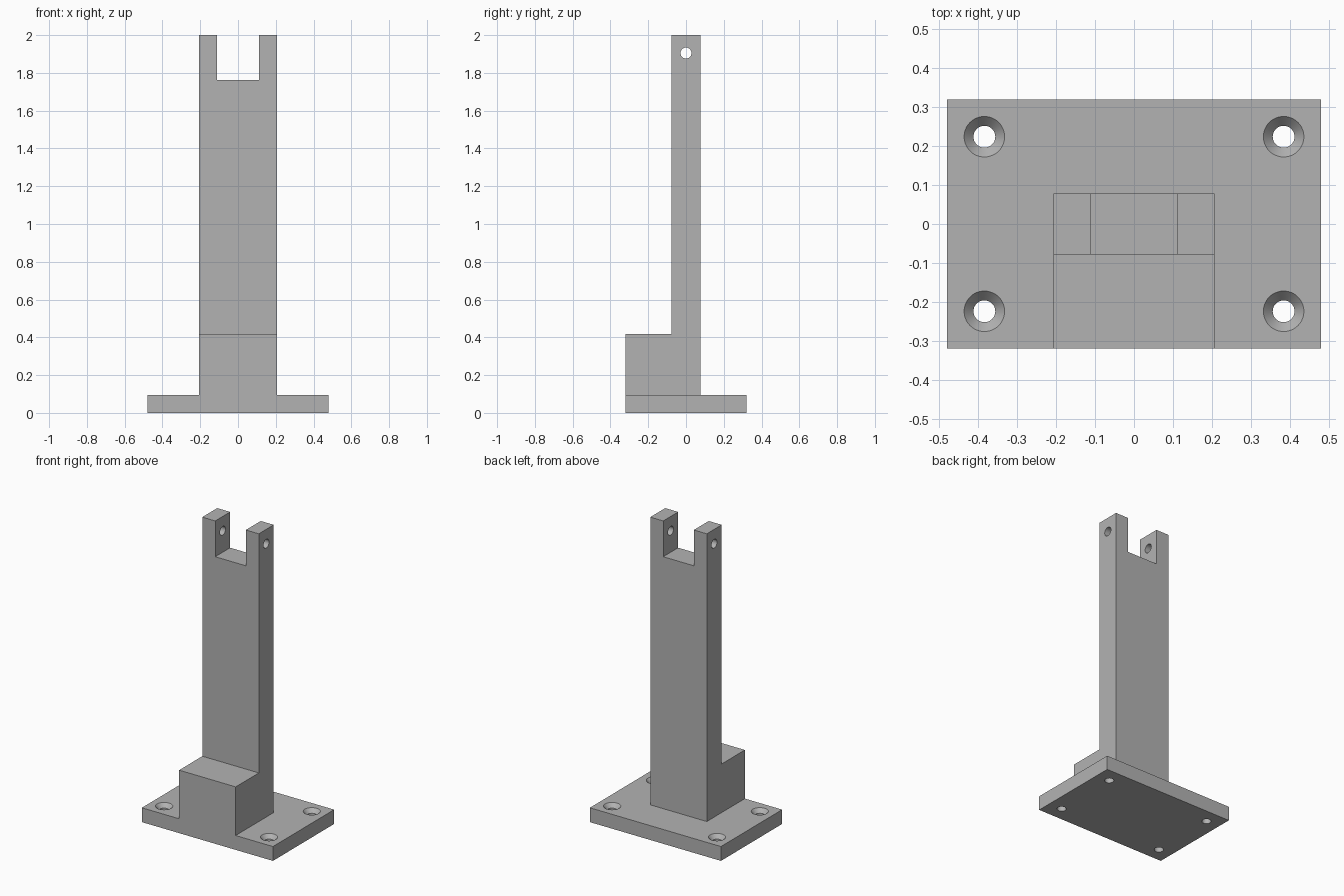
import bpy
import bmesh
from math import radians
from mathutils import Matrix, Vector

cube = bpy.data.objects.get("Cube")
if cube:
    bpy.data.objects.remove(cube, do_unlink=True)

grey = bpy.data.materials.new("plain grey")
grey.use_nodes = True
grey.diffuse_color = (0.45, 0.45, 0.45, 1)
grey.node_tree.nodes["Principled BSDF"].inputs["Base Color"].default_value = (0.45, 0.45, 0.45, 1)


def finish(bm, name):
    bmesh.ops.recalc_face_normals(bm, faces=bm.faces)
    mesh = bpy.data.meshes.new(name)
    bm.to_mesh(mesh)
    bm.free()
    mesh.materials.append(grey)
    obj = bpy.data.objects.new(name, mesh)
    bpy.context.collection.objects.link(obj)
    return obj


def box(name, low, high):
    low, high = Vector(low), Vector(high)
    bm = bmesh.new()
    bmesh.ops.create_cube(bm, size=1)
    bmesh.ops.scale(bm, vec=high - low, verts=bm.verts)
    bmesh.ops.translate(bm, vec=(low + high) / 2, verts=bm.verts)
    return finish(bm, name)


def turned(name, profile, place, sides=48):
    """Solid of revolution from (radius, height) points, then placed."""
    bm = bmesh.new()
    pts = [(0, profile[0][1])] + profile + [(0, profile[-1][1])]
    verts = [bm.verts.new((r, 0, z)) for r, z in pts]
    edges = [bm.edges.new(pair) for pair in zip(verts, verts[1:])]
    bmesh.ops.spin(bm, geom=verts + edges, cent=(0, 0, 0), axis=(0, 0, 1),
                   angle=radians(360), steps=sides)
    bmesh.ops.remove_doubles(bm, verts=bm.verts, dist=0.0001)
    bm.transform(place)
    return finish(bm, name)


def combine(target, other, operation):
    mod = target.modifiers.new(other.name, "BOOLEAN")
    mod.operation = operation
    mod.solver = "EXACT"
    mod.object = other
    bpy.context.view_layer.objects.active = target
    bpy.ops.object.modifier_apply(modifier=mod.name)
    bpy.data.objects.remove(other, do_unlink=True)


# Upright with its front step, extruded from a side profile
half_width, base_top = 0.207, 0.095
side = [(-0.32, 0.04), (0.078, 0.04), (0.078, 2), (-0.078, 2), (-0.078, 0.417), (-0.32, 0.417)]
bm = bmesh.new()
face = bm.faces.new([bm.verts.new((-half_width, y, z)) for y, z in side])
swept = bmesh.ops.extrude_face_region(bm, geom=[face])["geom"]
bmesh.ops.translate(bm, vec=(2 * half_width, 0, 0),
                    verts=[v for v in swept if isinstance(v, bmesh.types.BMVert)])
post = finish(bm, "post")

# Fork slot and pin hole at the top
combine(post, box("slot", (-0.112, -0.2, 1.763), (0.112, 0.2, 2.2)), "DIFFERENCE")
pin_place = Matrix.Translation((0, 0, 1.905)) @ Matrix.Rotation(radians(90), 4, "Y")
combine(post, turned("pin_hole", [(0.029, -0.4), (0.029, 0.4)], pin_place), "DIFFERENCE")

# Base plate joined to the post
stand = box("fork_stand", (-0.48, -0.32, 0), (0.48, 0.32, base_top))
combine(stand, post, "UNION")

# Countersunk screw holes in the corners
screw = [(0.028, -0.05), (0.028, base_top - 0.026), (0.052, base_top), (0.052, base_top + 0.03)]
for x in (-0.384, 0.384):
    for y in (-0.224, 0.224):
        combine(stand, turned("screw_hole", screw, Matrix.Translation((x, y, 0))), "DIFFERENCE")

# Smooth hole walls, crisp edges
bpy.ops.object.select_all(action="DESELECT")
stand.select_set(True)
bpy.context.view_layer.objects.active = stand
bpy.ops.object.shade_smooth_by_angle(angle=radians(30))
